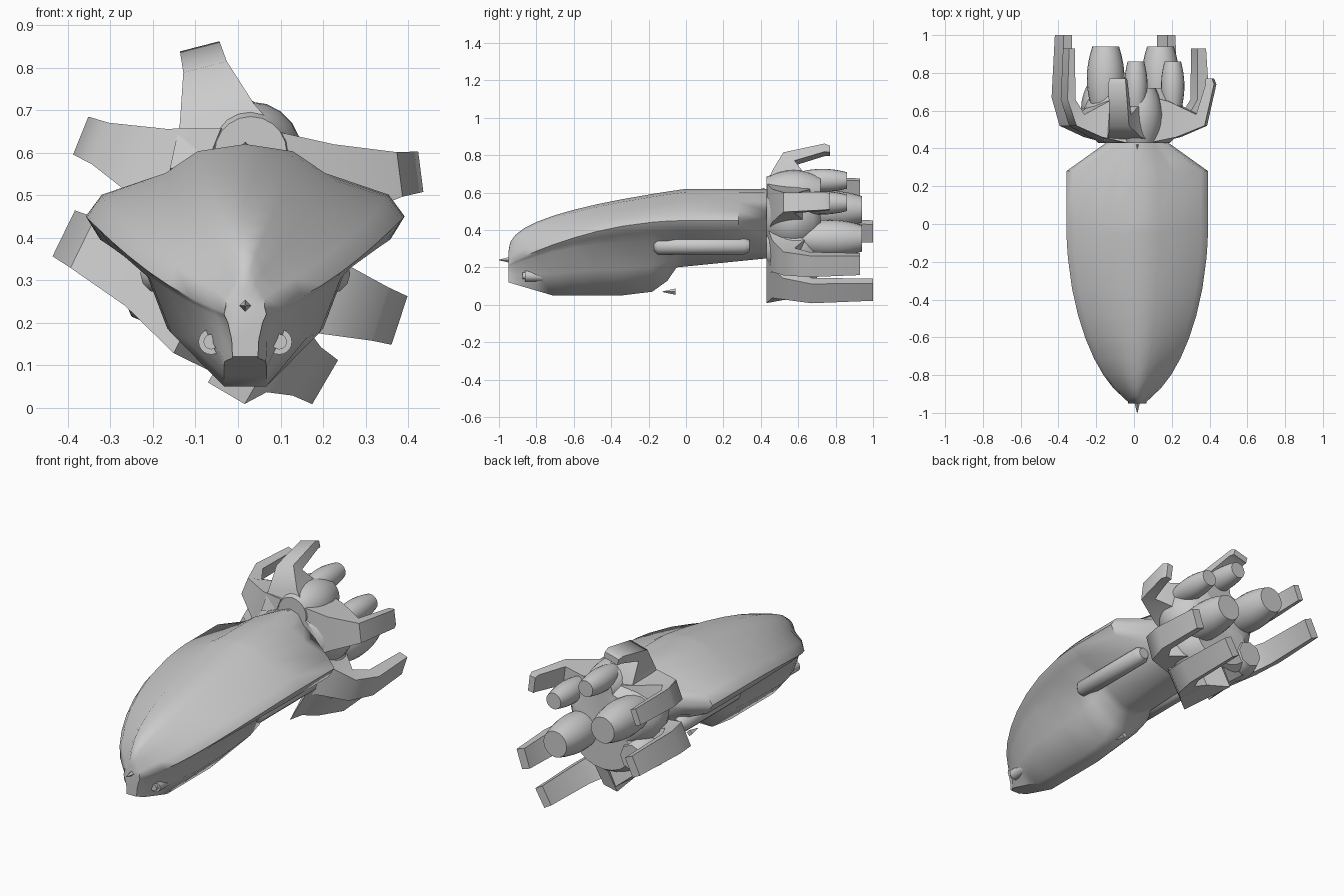
import bpy, bmesh, math
from mathutils import Vector

cube = bpy.data.objects.get("Cube")
if cube:
    bpy.data.objects.remove(cube, do_unlink=True)

shade = (0.6, 0.6, 0.6, 1)
grey = bpy.data.materials.new("plain grey")
grey.use_nodes = True
grey.diffuse_color = shade
grey.node_tree.nodes["Principled BSDF"].inputs["Base Color"].default_value = shade

centre = 0.017  # the hull sits slightly to the left of the origin


def loft(name, rings):
    """Skin a list of equal-length closed rings and cap both ends."""
    bm = bmesh.new()
    loops = [[bm.verts.new(point) for point in ring] for ring in rings]
    count = len(loops[0])
    for near, far in zip(loops, loops[1:]):
        for i in range(count):
            j = (i + 1) % count
            bm.faces.new((near[i], near[j], far[j], far[i]))
    bm.faces.new(loops[0])
    bm.faces.new(loops[-1])
    bmesh.ops.recalc_face_normals(bm, faces=bm.faces)
    mesh = bpy.data.meshes.new(name)
    bm.to_mesh(mesh)
    bm.free()
    mesh.materials.append(grey)
    part = bpy.data.objects.new(name, mesh)
    bpy.context.collection.objects.link(part)
    bpy.ops.object.select_all(action="DESELECT")
    bpy.context.view_layer.objects.active = part
    part.select_set(True)
    bpy.ops.object.shade_smooth_by_angle(angle=math.radians(50))


def lathe(name, x, z, profile, sides=20, squash=1.0):
    """Turn (y, radius) pairs round an axis along y."""
    turns = [math.tau * i / sides for i in range(sides)]
    loft(name, [[(x + radius * math.cos(turn), y, z + radius * squash * math.sin(turn))
                 for turn in turns] for y, radius in profile])


def barrel(name, x, z, start, end, radius, sides=20, squash=1.0):
    """A round body, fullest halfway along and narrower at both ends."""
    steps = 8
    profile = [(start + (end - start) * i / steps,
                radius * math.sin(math.pi * (0.25 + 0.5 * i / steps)))
               for i in range(steps + 1)]
    lathe(name, x, z, profile, sides, squash)


# Hull: a half section from crown to wide shoulder to narrow keel, mirrored
bow, stern, chin_start, chin_end = -0.95, 0.43, -0.38, -0.05


def hull_ring(y):
    along = min(1, 1 - y / bow)
    ahead = 1 - along
    width = max(0.05, 0.375 * (1 - ahead ** 2) ** 0.6)
    crown = 0.28 + 0.34 * along ** 0.4
    shoulder = 0.45 - 0.23 * ahead ** 2
    waist = 0.34 - 0.14 * ahead ** 3
    keel = 0.05 + 0.07 * max(0, 1 - 4 * along)
    waist_width = min(0.235, 0.82 * width)
    if y >= chin_end:
        keel = 0.2 + (y - chin_end) / 10
        waist_width = 0.21
    elif y > chin_start:
        keel += 0.15 * ((y - chin_start) / (chin_end - chin_start)) ** 4
    if y == stern:
        width, waist_width = 0.165, 0.14
    keel_width = min(0.05, 0.6 * width)
    rise = crown - shoulder
    half = [(0.3 * width, crown - 0.1 * rise),
            (0.5 * width, crown - 0.4 * rise),
            (0.9 * width, crown - 0.7 * rise),
            (width, shoulder),
            (0.91 * width, (shoulder + waist) / 2),
            (waist_width, waist),
            (0.78 * waist_width, (waist + keel) / 2),
            (keel_width, keel)]
    left = [(centre + x, y, z) for x, z in half]
    right = [(centre - x, y, z) for x, z in reversed(half)]
    return [(centre, y, crown)] + left + right


front_stations = [bow * (1 - (i / 10) ** 2) for i in range(10)]
loft("hull", [hull_ring(y) for y in front_stations + [-0.1, chin_end, 0, 0.28, stern]])

# Long side pods and nose lamps, one on each side
for side, word in ((-1, "right"), (1, "left")):
    lathe(word + "_side_pod", centre + side * 0.2, 0.315,
          [(-0.17, 0.03), (-0.15, 0.047), (0.31, 0.047), (0.34, 0.03)], sides=12)
    lamp_x = centre + side * 0.08
    lathe(word + "_lamp_collar", lamp_x, 0.155, [(-0.86, 0.03), (-0.74, 0.03)])
    lathe(word + "_lamp", lamp_x, 0.155, [(-0.875, 0.018), (-0.74, 0.018)])


# Small pointed markers
def spike(name, tip, height, length, radius):
    lathe(name, centre, height, [(tip, radius / 10), (tip + length, radius)], sides=4)


spike("nose_spike", -1, 0.24, 0.06, 0.016)
spike("belly_spike", -0.125, 0.07, 0.07, 0.017)
spike("back_spike", 0.38, 0.615, 0.04, 0.01)

# Rear hub
barrel("upper_hub", 0, 0.46, stern, 0.72, 0.27, squash=0.75)
barrel("lower_hub", 0, 0.3, stern, 0.72, 0.24, squash=0.75)
barrel("hub_crest", 0.03, 0.6, stern, 0.72, 0.12)

# Engines: a large pair, a small pair and a blunt lower one
barrel("right_main_engine", -0.15, 0.51, 0.6, 0.94, 0.1)
barrel("left_main_engine", 0.14, 0.355, 0.6, 0.94, 0.1)
barrel("upper_small_engine", 0.01, 0.665, 0.6, 0.86, 0.062)
barrel("side_small_engine", 0.205, 0.545, 0.6, 0.86, 0.062)
barrel("lower_engine", -0.18, 0.285, 0.5, 0.73, 0.1, sides=8)


# Claw fins: an arm flaring out of the hub, then bending backwards
def claw(name, hub_height, tip_x, tip_z, end, bend, thick, half_width):
    origin = Vector((0, 0, hub_height))
    outward = Vector((tip_x, 0, tip_z - hub_height))
    reach = outward.length
    outward.normalize()
    across = outward.cross(Vector((0, 1, 0)))
    elbow = reach - 0.05
    # each row: outer radius and y, inner radius and y, half width
    rows = [(0.1, stern, 0, 0.7, 0.14),
            (0.55 * reach, 0.46, 0.45 * reach, 0.65, 0.09),
            (elbow, 0.52, elbow - thick, 0.58, half_width * 1.1),
            (reach, bend, reach - thick, bend, half_width),
            (reach - thick / 4, end, reach - thick, end, half_width * 0.9)]
    rings = []
    for outer, outer_y, inner, inner_y, half in rows:
        corners = ((outer, outer_y, -half), (outer, outer_y, half),
                   (inner, inner_y, half), (inner, inner_y, -half))
        rings.append([origin + outward * radius + across * offset + Vector((0, y, 0))
                      for radius, y, offset in corners])
    loft(name, rings)


upper = dict(thick=0.045, half_width=0.048)
lower = dict(thick=0.065, half_width=0.06)
claw("top_claw", 0.5, -0.09, 0.85, end=0.77, bend=0.74, **upper)
claw("upper_left_claw", 0.5, 0.43, 0.555, end=0.77, bend=0.74, **upper)
claw("upper_right_claw", 0.49, -0.37, 0.64, end=0.93, bend=0.66, **upper)
claw("lower_left_claw", 0.33, 0.38, 0.205, end=0.93, bend=0.66, **lower)
claw("lower_right_claw", 0.21, -0.41, 0.41, end=1, bend=0.67, **lower)
claw("bottom_claw", 0.18, 0.205, 0.06, end=1, bend=0.67, **lower)
